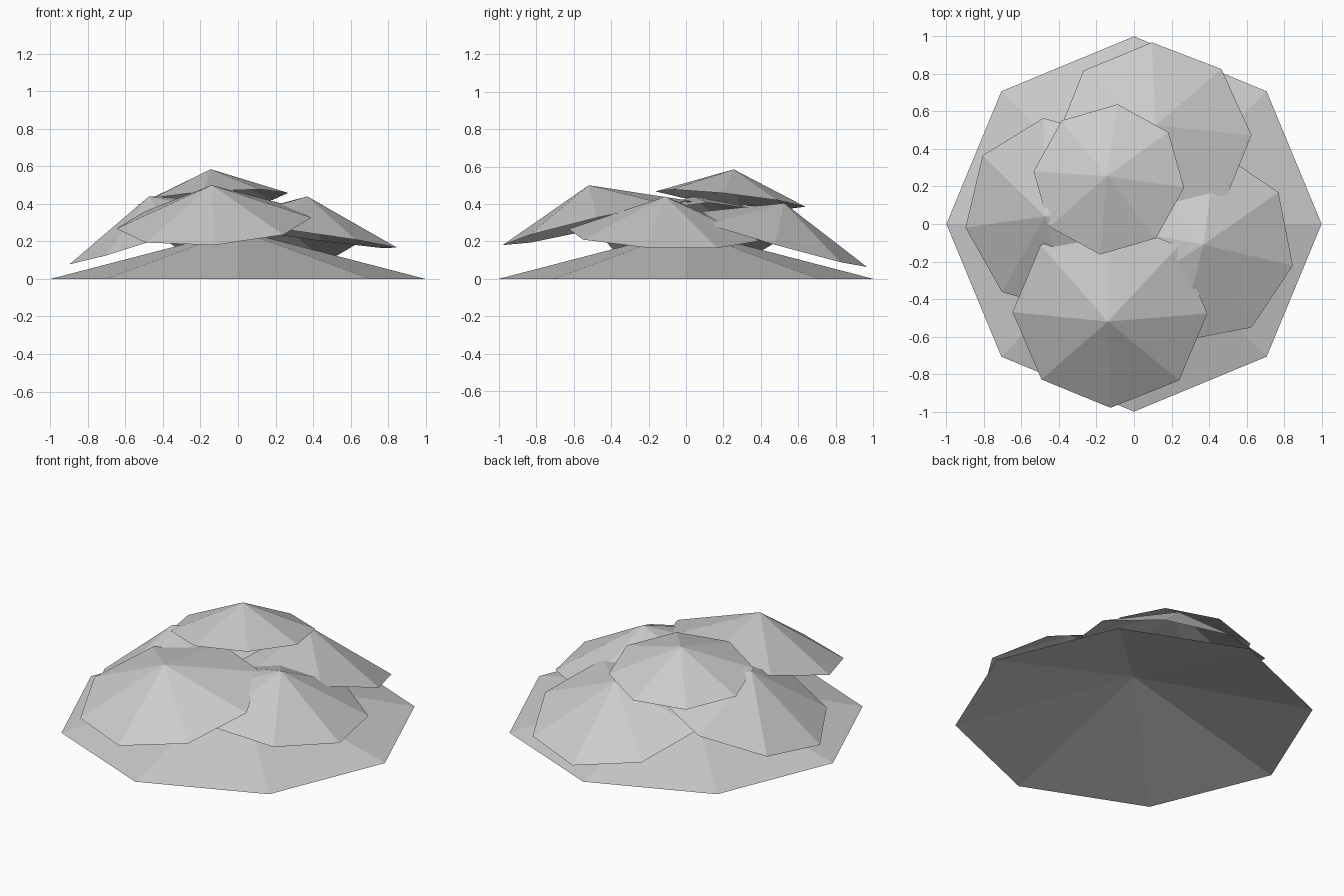
import bpy, bmesh, math
from mathutils import Vector, Matrix

if "Cube" in bpy.data.objects:
    bpy.data.objects.remove(bpy.data.objects["Cube"])

grey = bpy.data.materials.new("leaf_grey")
grey.diffuse_color = (0.6, 0.6, 0.6, 1)
grey.use_nodes = True
grey.node_tree.nodes["Principled BSDF"].inputs["Base Color"].default_value = grey.diffuse_color


def open_cone(name, apex, slope, radius, height, turn):
    """Eight-sided open cone; slope is the rise of the rim plane along x and y."""
    bm = bmesh.new()
    rim = []
    for i in range(8):
        a = math.radians(turn + 45 * i)
        rim.append(bm.verts.new((radius * math.cos(a), radius * math.sin(a), -height)))
    tip = bm.verts.new((0, 0, 0))
    for i in range(8):
        bm.faces.new((rim[i], rim[(i + 1) % 8], tip))
    # tilt about the tip, then move the tip into place
    normal = Vector((-slope[0], -slope[1], 1))
    tilt = Vector((0, 0, 1)).rotation_difference(normal).to_matrix().to_4x4()
    bm.transform(Matrix.Translation(apex) @ tilt)
    mesh = bpy.data.meshes.new(name)
    bm.to_mesh(mesh)
    bm.free()
    mesh.materials.append(grey)
    obj = bpy.data.objects.new(name, mesh)
    bpy.context.collection.objects.link(obj)


# Wide ground canopy
open_cone("base_canopy", (0, 0, 0.26), (0, 0), 1.0, 0.26, 0)
# Four tilted middle canopies
open_cone("front_canopy", (-0.14, -0.52, 0.50), (0.058, 0.232), 0.52, 0.208, 0)
open_cone("right_canopy", (0.37, -0.11, 0.44), (-0.139, -0.035), 0.52, 0.208, -11.5)
open_cone("back_canopy", (0.115, 0.525, 0.405), (-0.04, -0.285), 0.52, 0.208, 1)
open_cone("left_canopy", (-0.475, 0.04, 0.44), (0.33, 0.05), 0.52, 0.208, 8)
# Small top canopy
open_cone("top_canopy", (-0.145, 0.255, 0.585), (0.069, -0.11), 0.405, 0.16, -6.4)
